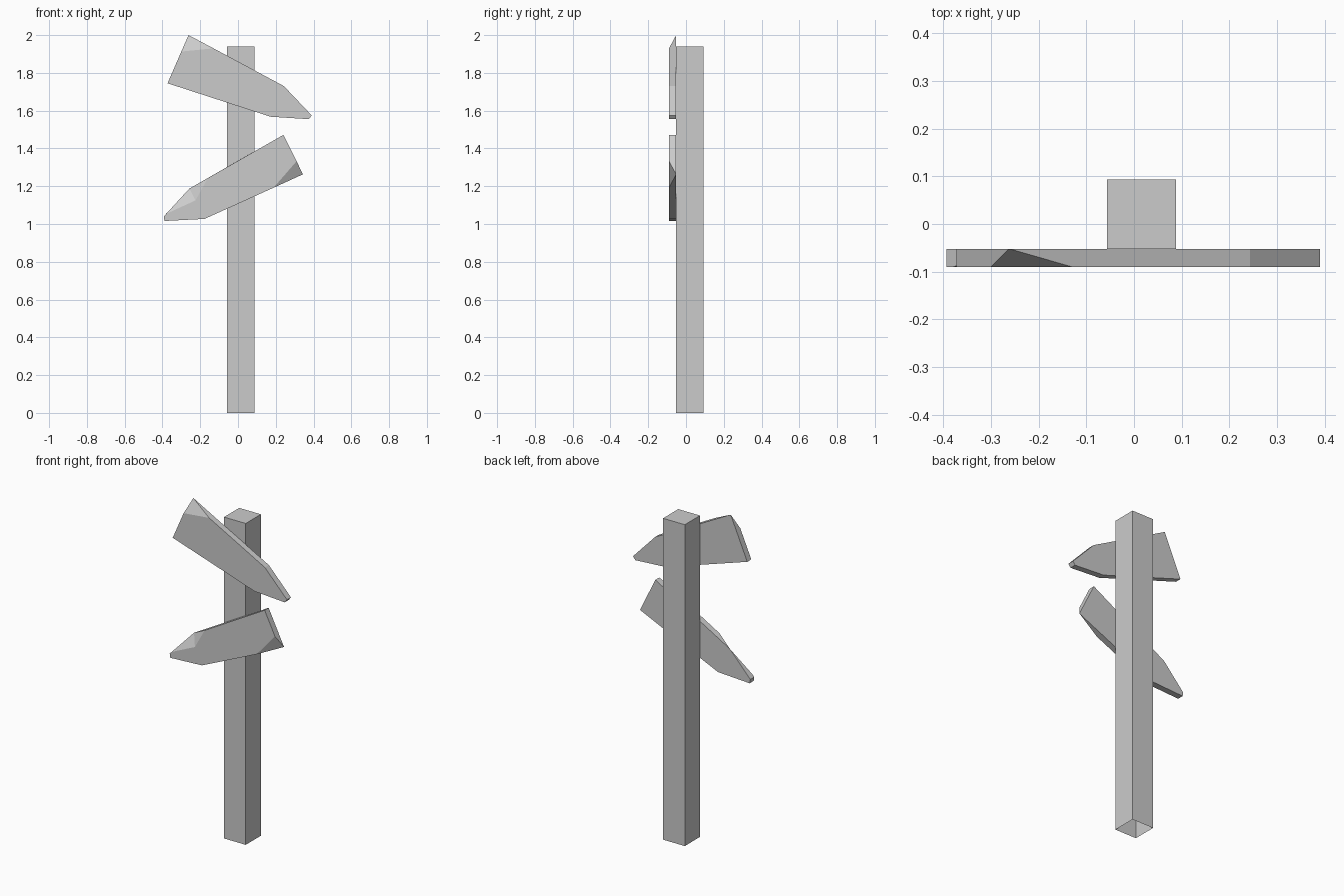
import bpy, bmesh

if "Cube" in bpy.data.objects:
    bpy.data.objects.remove(bpy.data.objects["Cube"])

FRONT, BACK = -0.09, -0.052


def finish(bm, name):
    bmesh.ops.recalc_face_normals(bm, faces=bm.faces)
    mesh = bpy.data.meshes.new(name)
    bm.to_mesh(mesh)
    bm.free()
    obj = bpy.data.objects.new(name, mesh)
    bpy.context.collection.objects.link(obj)
    return obj


def plank(name, outline, chips):
    """Extruded outline; chips maps a corner index to the front points replacing it."""
    bm = bmesh.new()
    back = [bm.verts.new((x, BACK, z)) for x, z in outline]
    front = [[bm.verts.new((x, FRONT, z)) for x, z in chips.get(i, [p])]
             for i, p in enumerate(outline)]
    bm.faces.new(back)
    bm.faces.new([v for group in front for v in group])
    for i, group in enumerate(front):
        j = (i + 1) % len(outline)
        bm.faces.new((back[i], back[j], front[j][0], group[-1]))
        # slanted facets where the corner is chipped
        for a, b in zip(group, group[1:]):
            bm.faces.new((back[i], a, b))
    return finish(bm, name)


# square post, open underneath
bm = bmesh.new()
bmesh.ops.create_cube(bm, size=1)
for v in bm.verts:
    v.co = (0.0155 + v.co.x * 0.145, 0.0205 + v.co.y * 0.145, (v.co.z + 0.5) * 1.94)
bottom = [f for f in bm.faces if f.calc_center_median().z < 0.01]
bmesh.ops.delete(bm, geom=bottom, context='FACES_ONLY')
finish(bm, "post")

# upper arrow board, pointing right
plank("upper_board",
      [(-0.373, 1.745), (-0.262, 2.0), (0.243, 1.73),
       (0.39, 1.575), (0.375, 1.555), (0.172, 1.568)],
      {1: [(-0.30, 1.913), (-0.13, 1.93)]})

# lower arrow board, pointing left
plank("lower_board",
      [(-0.393, 1.04), (-0.257, 1.188), (0.241, 1.472),
       (0.344, 1.263), (-0.177, 1.027), (-0.389, 1.016)],
      {1: [(-0.38, 1.054), (-0.225, 1.125), (-0.16, 1.243)],
       3: [(0.31, 1.332), (0.188, 1.192)]})
